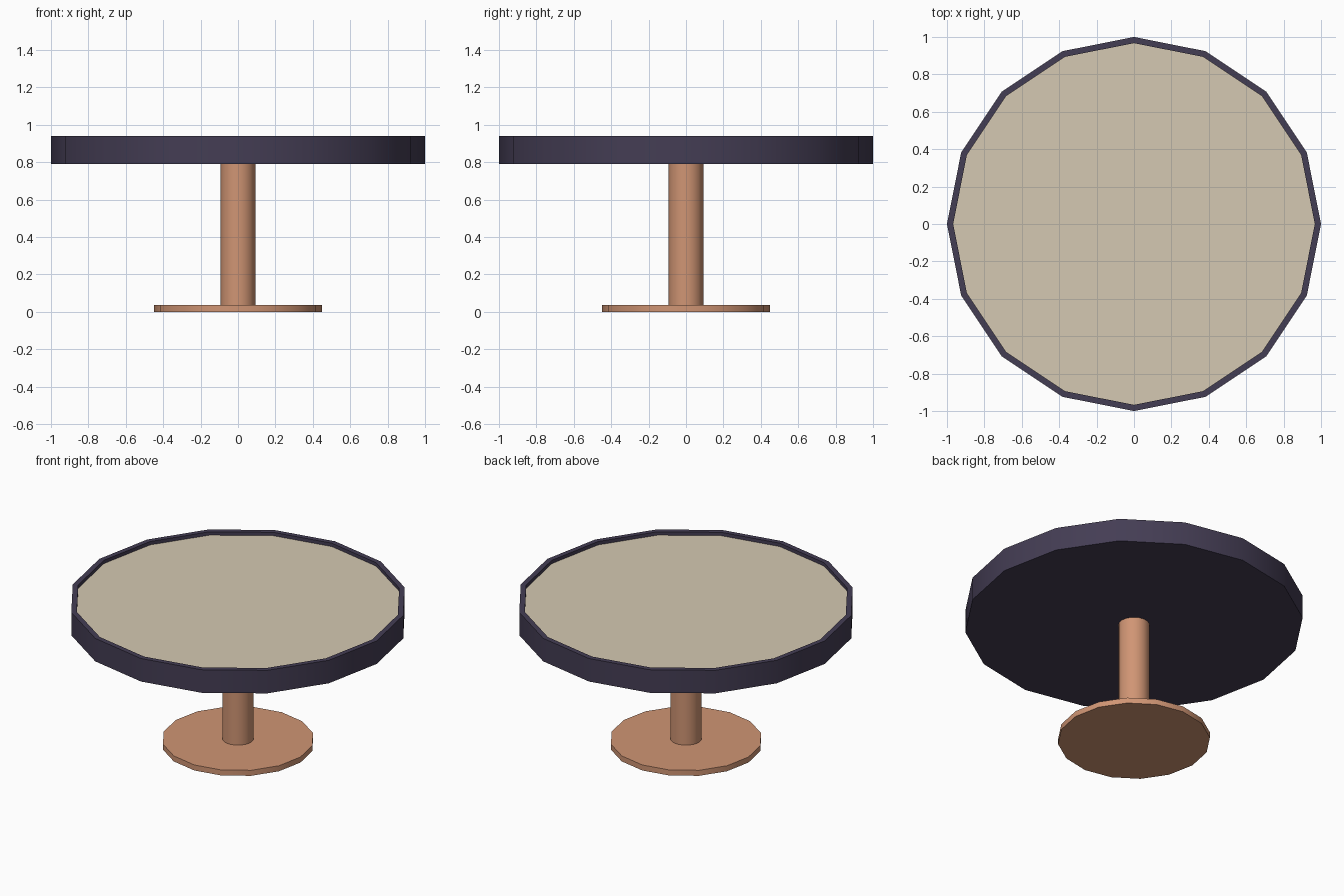
import bpy, bmesh
from math import cos, sin, pi, radians

if "Cube" in bpy.data.objects:
    bpy.data.objects.remove(bpy.data.objects["Cube"])

SIDES = 16


def to_linear(rgb):
    return [(c / 255 / 12.92) if c < 10 else ((c / 255 + 0.055) / 1.055) ** 2.4 for c in rgb]


def material(name, rgb):
    mat = bpy.data.materials.new(name)
    mat.diffuse_color = (*to_linear(rgb), 1)
    mat.use_nodes = True
    mat.node_tree.nodes["Principled BSDF"].inputs["Base Color"].default_value = mat.diffuse_color
    return mat


def lathe(name, profile, mat, cap_start=True, cap_end=True):
    """Spin (radius, z) points, listed from bottom to top, around z."""
    bm = bmesh.new()
    rings = []
    for r, z in profile:
        rings.append([bm.verts.new((r * cos(2 * pi * i / SIDES), r * sin(2 * pi * i / SIDES), z))
                      for i in range(SIDES)])
    for a, b in zip(rings, rings[1:]):
        for i in range(SIDES):
            j = (i + 1) % SIDES
            bm.faces.new((a[i], a[j], b[j], b[i]))
    if cap_start:
        bm.faces.new(rings[0][::-1])
    if cap_end:
        bm.faces.new(rings[-1])
    mesh = bpy.data.meshes.new(name)
    bm.to_mesh(mesh)
    bm.free()
    mesh.materials.append(mat)
    obj = bpy.data.objects.new(name, mesh)
    bpy.context.collection.objects.link(obj)
    bpy.ops.object.select_all(action='DESELECT')
    obj.select_set(True)
    bpy.context.view_layer.objects.active = obj
    bpy.ops.object.shade_smooth_by_angle(angle=radians(30))
    return obj


dark = material("dark_edge", (68, 61, 84))
tan = material("tan_surface", (213, 201, 178))
copper = material("copper", (208, 149, 116))

# Foot and column
lathe("base_plate", [(0.45, 0), (0.45, 0.036)], copper)
lathe("column", [(0.093, 0.036), (0.093, 0.79)], copper)

# Table top: dark tray with a raised rim, and the recessed surface inside it
FLOOR = 0.918
lathe("table_rim", [(1, 0.79), (1, 0.94), (0.967, 0.94), (0.967, FLOOR)], dark, cap_end=False)
lathe("table_surface", [(0.967, FLOOR)], tan, cap_start=False)
